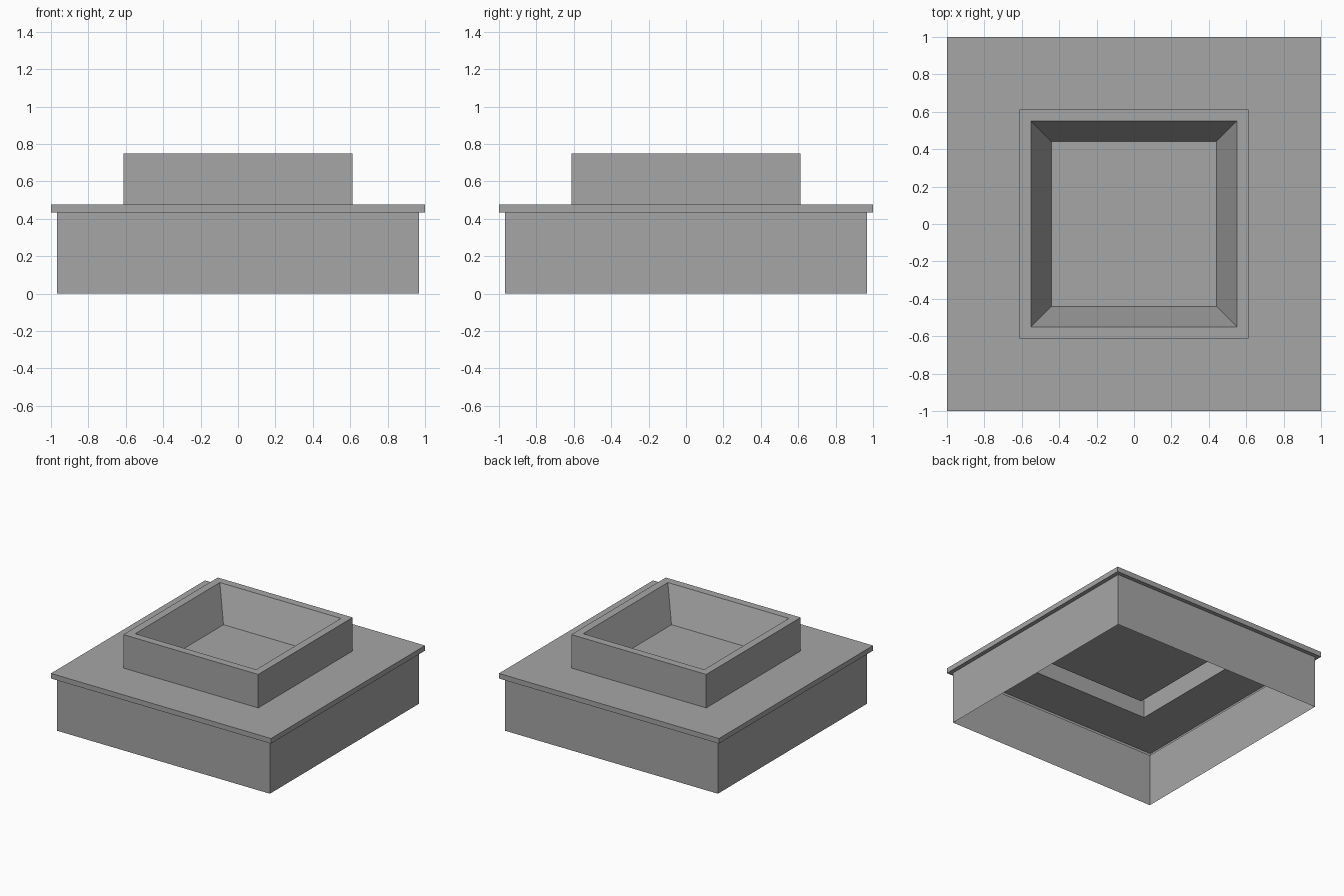
import bpy
import bmesh

cube = bpy.data.objects.get("Cube")
if cube:
    bpy.data.objects.remove(cube, do_unlink=True)

grey = bpy.data.materials.new("mid_grey")
grey.use_nodes = True
colour = (0.38, 0.38, 0.38, 1)
grey.diffuse_color = colour
grey.node_tree.nodes["Principled BSDF"].inputs["Base Color"].default_value = colour


def square_shell(name, profile, cap_end=False):
    """Sweep a (half width, height) profile around a square as an open shell."""
    bm = bmesh.new()
    rings = []
    for half, z in profile:
        corners = ((-half, -half), (half, -half), (half, half), (-half, half))
        rings.append([bm.verts.new((x, y, z)) for x, y in corners])
    for low, high in zip(rings, rings[1:]):
        for i in range(4):
            j = (i + 1) % 4
            bm.faces.new((low[i], low[j], high[j], high[i]))
    if cap_end:
        bm.faces.new(rings[-1])
    mesh = bpy.data.meshes.new(name)
    bm.to_mesh(mesh)
    bm.free()
    mesh.materials.append(grey)
    obj = bpy.data.objects.new(name, mesh)
    bpy.context.collection.objects.link(obj)
    return obj


BASE, LID, BASIN = 0.967, 1.0, 0.613
LID_LOW, LID_TOP, RIM_TOP = 0.433, 0.475, 0.75

# Thin base walls, open underneath
square_shell("base_walls", [(BASE, 0), (BASE, LID_LOW)])

# Overhanging lid: underside lip, edge, then top surface up to the basin
square_shell("lid", [(BASE, LID_LOW), (LID, LID_LOW), (LID, LID_TOP), (BASIN, LID_TOP)])

# Basin: outer wall, flat rim, sloping inside and floor
square_shell("basin", [(BASIN, LID_TOP), (BASIN, RIM_TOP), (0.55, RIM_TOP), (0.44, LID_TOP)],
             cap_end=True)
